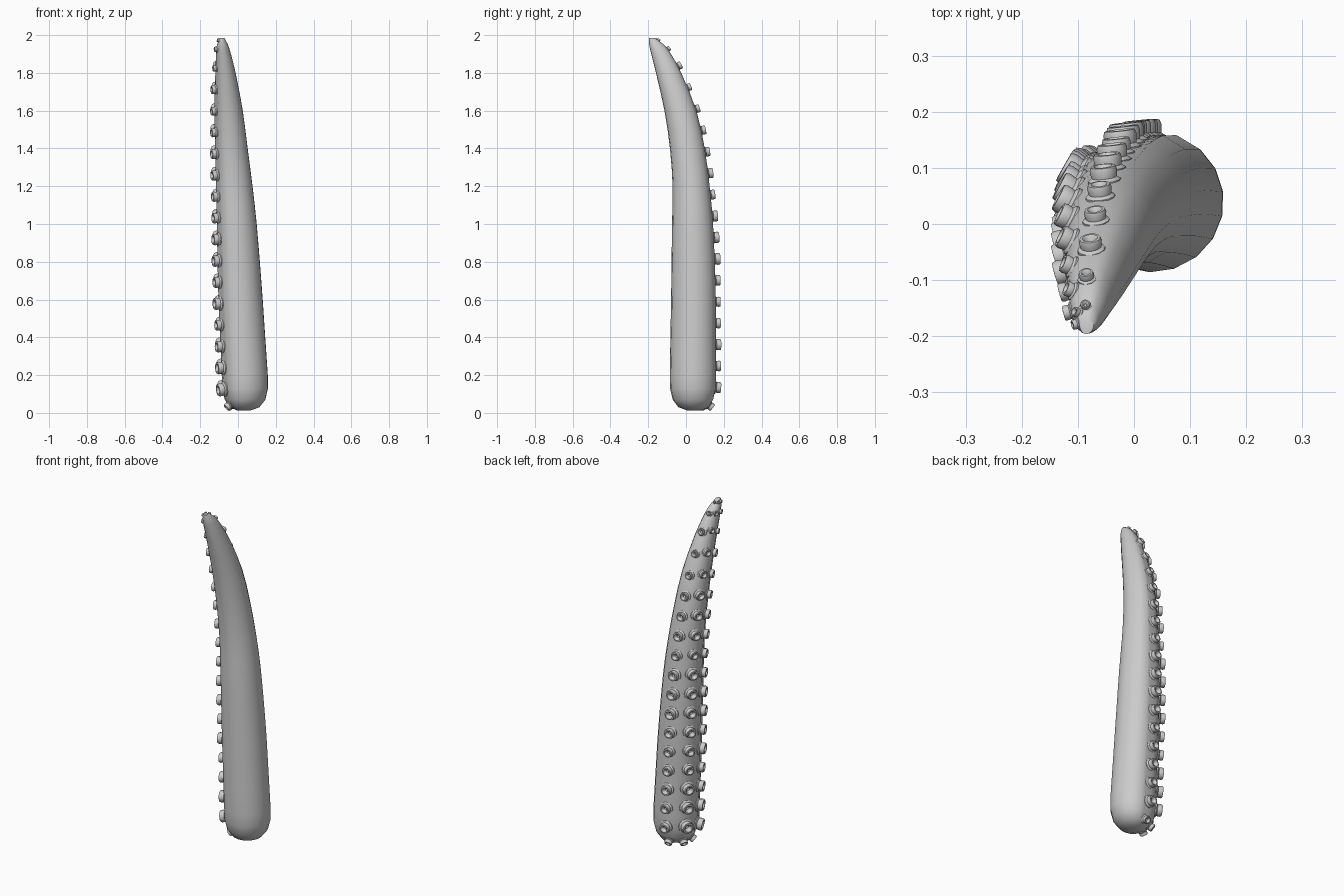
import bpy, bmesh, math, random
from mathutils import Vector

if "Cube" in bpy.data.objects:
    bpy.data.objects.remove(bpy.data.objects["Cube"])

random.seed(4)

# Body stations: height, centre x, centre y, radius x, radius y
ST = [(0.012, .030, .045, .035, .035), (0.03, .032, .042, .082, .082),
      (0.07, .034, .040, .112, .110), (0.13, .034, .040, .126, .125),
      (0.20, .032, .040, .127, .126), (0.60, .010, .043, .122, .122),
      (1.00, -.010, .038, .110, .112), (1.20, -.023, .030, .101, .101),
      (1.40, -.038, .010, .090, .095), (1.60, -.052, -.027, .078, .087),
      (1.80, -.068, -.090, .056, .069), (1.90, -.078, -.130, .041, .054),
      (1.95, -.083, -.155, .030, .040), (1.985, -.085, -.180, .013, .016)]


def station(z):
    """Smooth interpolation of centre and radii at a height."""
    z = min(max(z, ST[0][0]), ST[-1][0])
    i = next(k for k in range(len(ST) - 1) if z <= ST[k + 1][0])
    a, b = ST[i], ST[i + 1]
    p, n = ST[max(i - 1, 0)], ST[min(i + 2, len(ST) - 1)]
    h = b[0] - a[0]
    t = (z - a[0]) / h
    out = []
    for k in range(1, 5):
        m0 = (b[k] - p[k]) / (b[0] - p[0]) * h
        m1 = (n[k] - a[k]) / (n[0] - a[0]) * h
        if i < 5:                       # rounded base: keep plain
            out.append(a[k] + (b[k] - a[k]) * t)
        else:
            out.append((2*t**3 - 3*t*t + 1) * a[k] + (t**3 - 2*t*t + t) * m0
                       + (3*t*t - 2*t**3) * b[k] + (t**3 - t*t) * m1)
    return out


def surface(z, deg):
    """Point on the body; the sucker side is slightly recessed."""
    cx, cy, rx, ry = station(z)
    f = 0.93 if 78 < deg < 222 else 1.0
    a = math.radians(deg)
    return Vector((cx + rx * f * math.cos(a), cy + ry * f * math.sin(a), z))


def finish(bm, name, angle):
    bmesh.ops.recalc_face_normals(bm, faces=bm.faces)
    me = bpy.data.meshes.new(name)
    bm.to_mesh(me)
    bm.free()
    ob = bpy.data.objects.new(name, me)
    bpy.context.collection.objects.link(ob)
    bpy.ops.object.select_all(action='DESELECT')
    ob.select_set(True)
    bpy.context.view_layer.objects.active = ob
    bpy.ops.object.shade_smooth_by_angle(angle=math.radians(angle))
    return ob


def skin(bm, rings):
    """Bridge successive vertex rings and cap both ends."""
    n = len(rings[0])
    for a, b in zip(rings, rings[1:]):
        for i in range(n):
            bm.faces.new((a[i], a[(i + 1) % n], b[(i + 1) % n], b[i]))
    bm.faces.new(rings[0])
    bm.faces.new(rings[-1])


# Tapering, bent body
heights = [s[0] for s in ST[:5]] + [0.3 + 0.1 * i for i in range(16)]
heights += [1.85, 1.9, 1.93, 1.95, 1.97, 1.985]
angles = [70, 80, 100, 120, 140, 160, 180, 200, 220, 228] + list(range(248, 420, 20))
bm = bmesh.new()
skin(bm, [[bm.verts.new(surface(z, a)) for a in angles] for z in heights])
finish(bm, "tentacle_body", 60)

# Sucker outline: radius and height, both relative to sucker radius
CUP = [(1.1, -.5), (1.12, -.05), (.86, .12), (.92, .55), (.84, .78),
       (.62, .80), (.42, .62), (.28, .25), (.1, .2)]


def add_sucker(bm, z, deg, r):
    p = surface(z, deg)
    up = surface(z + .012, deg) - surface(z - .012, deg)
    side = surface(z, deg + 3) - surface(z, deg - 3)
    n = side.cross(up).normalized()
    u = side.normalized()
    v = n.cross(u)
    skin(bm, [[bm.verts.new(p + n * (h * r * 1.12)
                            + (u * math.cos(k * math.tau / 12) + v * math.sin(k * math.tau / 12)) * (q * r))
               for k in range(12)] for q, h in CUP])


# Three columns of suckers
for name, deg, shift in (("right", 96, .005), ("middle", 150, .012), ("left", 199, -.005)):
    bm = bmesh.new()
    add_sucker(bm, .04, deg, .024)
    for i in range(16):
        z = .13 + .1133 * i + shift
        r = .035 - .004 * z if z < 1.5 else .029 - .025 * (z - 1.5)
        add_sucker(bm, z, deg, r * random.uniform(.88, 1.1))
    add_sucker(bm, 1.925, deg, .015)
    add_sucker(bm, 1.972, deg, .010)
    finish(bm, "suckers_" + name, 40)
